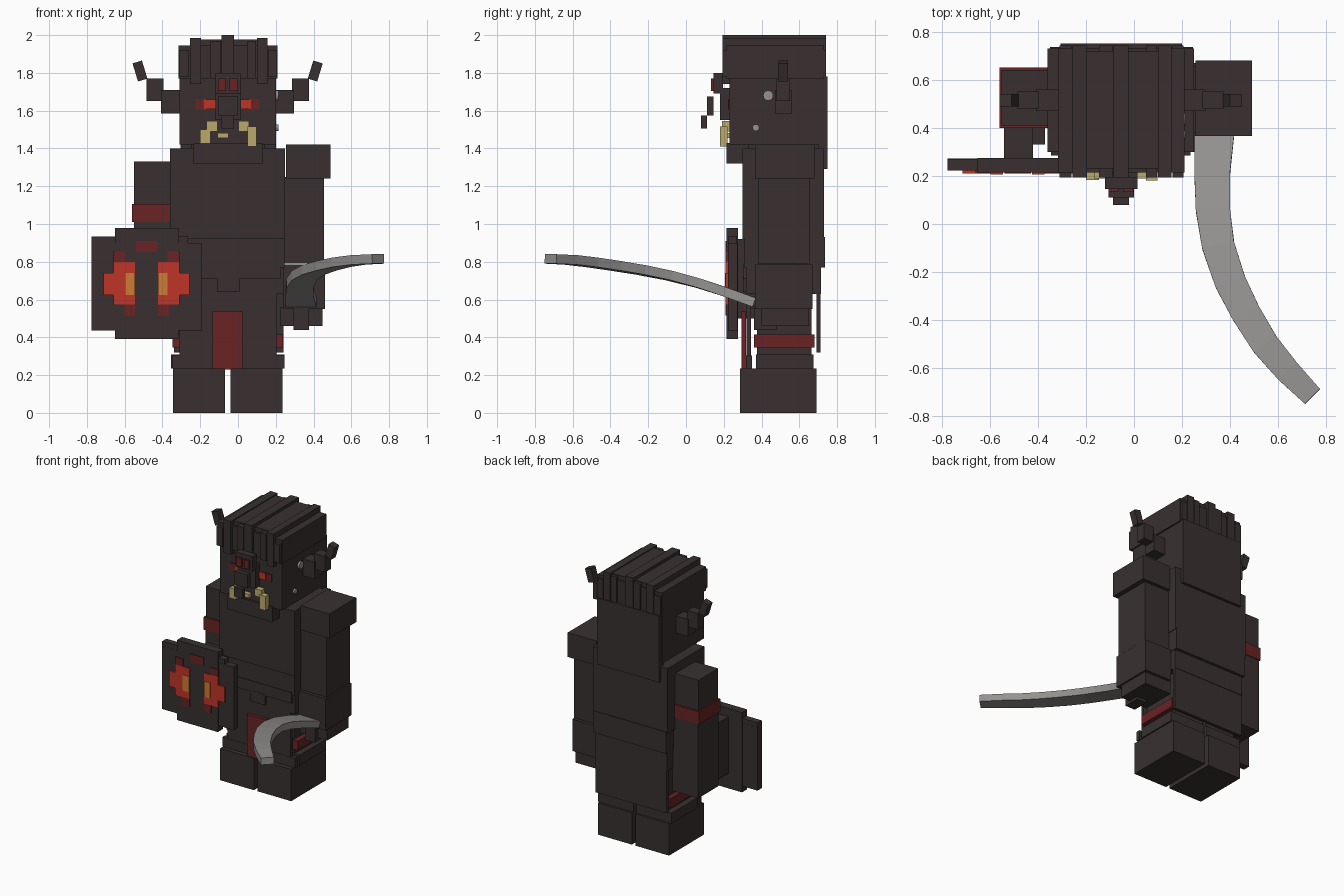
import bpy, bmesh, math
from mathutils import Vector

def mat(name, r, g, b):
    m = bpy.data.materials.new(name)
    m.diffuse_color = (r, g, b, 1)
    return m

DARK = mat("dark_brown", .041, .030, .030)
MAROON = mat("maroon", .14, .017, .017)
RED = mat("bright_red", .52, .035, .02)
ORANGE = mat("orange", .62, .2, .035)
IVORY = mat("ivory", .50, .40, .15)
STEEL = mat("steel", .30, .29, .28)
CX = -0.055  # body symmetry line

def box(name, x, y, z, m=DARK, tilt=0):
    """Axis-aligned box from ranges, optionally tilted about y."""
    bpy.ops.mesh.primitive_cube_add(size=1, location=[sum(r) / 2 for r in (x, y, z)],
                                    rotation=(0, tilt, 0))
    o = bpy.context.object
    o.name = name
    o.scale = [r[1] - r[0] for r in (x, y, z)]
    o.data.materials.append(m)
    return o

def pair(name, x, y, z, m=DARK, tilt=0, c=CX):
    """Two mirrored boxes; x is the distance range from the centre c."""
    box(name + "_right", (c + x[0], c + x[1]), y, z, m, tilt)
    box(name + "_left", (c - x[1], c - x[0]), y, z, m, -tilt)

# Boots, legs and red knee bands
pair("boot", (.015, .29), (.285, .69), (0, .235))
pair("boot_cuff", (.012, .30), (.37, .675), (.235, .31))
pair("leg", (.012, .255), (.375, .665), (.29, .65))
pair("knee_band", (.012, .292), (.36, .68), (.345, .415), MAROON)

# Skirt plates and loincloth
box("front_skirt", (-.31, .205), (.32, .345), (.30, .65))
box("skirt_hem", (-.35, .245), (.318, .35), (.235, .305))
box("back_skirt", (-.34, .24), (.69, .712), (.32, .65))
box("loincloth", (-.135, .025), (.295, .318), (.23, .54), MAROON)

# Torso
box("hips", (-.345, .24), (.32, .715), (.63, .93))
box("belt", (-.33, .225), (.305, .33), (.71, .79))
box("buckle", (-.108, .008), (.302, .33), (.64, .72))
box("chest", (-.36, .25), (.30, .73), (.92, 1.40))
box("waist_wrap", (-.35, .245), (.31, .735), (.77, .93))

# Sword arm
box("shoulder_pad", (.255, .49), (.365, .68), (1.24, 1.42))
box("upper_arm_right", (.245, .455), (.38, .655), (.79, 1.25))
box("forearm_right", (.24, .46), (.365, .67), (.55, .785))
box("hand_right", (.225, .447), (.40, .65), (.46, .56))
box("sword_grip", (.295, .375), (.36, .48), (.44, .56))

# Shield arm
box("upper_arm_left", (-.55, -.35), (.41, .64), (1.09, 1.33))
box("arm_band", (-.56, -.345), (.40, .65), (1.01, 1.105), MAROON)
box("forearm_left", (-.55, -.34), (.405, .645), (.46, 1.01))
box("shield_brace", (-.54, -.42), (.27, .41), (.50, .92))
box("shield_fist", (-.43, -.37), (.33, .41), (.55, .85))

# Shield: stepped outline with a painted face
box("shield", (-.775, -.19), (.222, .272), (.435, .90))
box("shield_upper", (-.775, -.265), (.223, .271), (.89, .935))
box("shield_core", (-.65, -.315), (.215, .275), (.39, .98))
SX = -.484
for name, x, z, m in [
    ("mark_inner", (.06, .175), (.575, .80), RED),
    ("mark_outer", (.17, .228), (.625, .74), RED),
    ("mark_brow", (.112, .175), (.80, .855), MAROON),
    ("mark_tear", (.06, .118), (.515, .575), MAROON)]:
    pair(name, x, (.209, .217 if x[1] < .17 else .224), z, m, c=SX)
pair("mark_glow", (.06, .112), (.206, .214), (.625, .74), ORANGE, c=SX)
box("mark_crest", (SX - .055, SX + .055), (.209, .216), (.855, .91), MAROON)

# Head and chin
box("head", (-.31, .20), (.23, .72), (1.42, 1.78))
box("neck", (-.25, .14), (.33, .70), (1.38, 1.44))
box("chin", (-.235, .13), (.215, .40), (1.32, 1.43))
box("back_hair", (-.305, .20), (.70, .75), (1.29, 1.78))

# Hair cap and ridges
box("hair_cap", (-.315, .21), (.215, .73), (1.77, 1.945))
for i, (a, b, low, top) in enumerate([(-.31, -.26, 1.78, 1.92), (-.255, -.195, 1.74, 1.985),
                                      (-.145, -.09, 1.77, 1.97), (-.088, -.022, 1.75, 2.0),
                                      (.05, .095, 1.77, 1.97), (.10, .155, 1.74, 1.985),
                                      (.16, .205, 1.78, 1.92)]):
    box(f"hair_ridge_{i}", (a, b), (.193, .742), (low, top))
box("hair_top", (-.255, .155), (.23, .72), (1.94, 1.978))

# Eyes
pair("eye_inner", (.06, .125), (.222, .232), (1.61, 1.66), RED)
pair("eye_outer", (.115, .17), (.224, .232), (1.607, 1.663), MAROON)

# Nose and forehead ornament
box("nose_bridge", (-.12, .015), (.18, .23), (1.55, 1.72))
box("ornament", (-.12, .015), (.145, .195), (1.69, 1.80))
pair("ornament_gem", (.01, .052), (.132, .147), (1.705, 1.77), MAROON)
box("nose", (-.105, 0), (.11, .145), (1.575, 1.675))
box("nose_tip", (-.088, -.02), (.08, .11), (1.505, 1.575))

# Tusks and teeth
box("tusk_left", (-.20, -.145), (.183, .22), (1.425, 1.50), IVORY)
box("tusk_left_root", (-.167, -.108), (.19, .232), (1.49, 1.545), IVORY)
box("tooth", (-.108, -.05), (.20, .232), (1.455, 1.483), IVORY)
box("tusk_right_root", (.003, .057), (.19, .232), (1.49, 1.545), IVORY)
box("tusk_right", (.05, .098), (.18, .22), (1.41, 1.515), IVORY)

# Horned ears
pair("ear_base", (.24, .352), (.47, .56), (1.585, 1.71))
pair("ear_mid", (.34, .43), (.48, .55), (1.652, 1.77))
pair("ear_tip", (.438, .49), (.488, .54), (1.76, 1.86), tilt=math.radians(17))

# Ear studs
for i, (y, z, r) in enumerate([(.435, 1.68, .027), (.37, 1.51, .018)]):
    bpy.ops.mesh.primitive_cylinder_add(vertices=12, radius=r, depth=.02,
                                        location=(.204, y, z), rotation=(0, math.pi / 2, 0))
    bpy.context.object.name = f"ear_stud_{i}"
    bpy.context.object.data.materials.append(STEEL)

# Curved sword blade: rectangular sections swept along (x, y, z, width)
PATH = [(.333, .365, .585, .165), (.325, .21, .640, .148), (.328, .06, .688, .142),
        (.35, -.09, .727, .135), (.40, -.24, .757, .13), (.465, -.37, .778, .122),
        (.545, -.50, .797, .115), (.637, -.61, .810, .105), (.742, -.717, .815, .088)]
bm = bmesh.new()
rings = []
for i, (x, y, z, w) in enumerate(PATH):
    a, b = PATH[max(i - 1, 0)], PATH[min(i + 1, len(PATH) - 1)]
    t = Vector((b[0] - a[0], b[1] - a[1], b[2] - a[2])).normalized()
    side = Vector((-t.y, t.x, 0)).normalized()
    up = t.cross(side)
    rings.append([bm.verts.new(Vector((x, y, z)) + side * s * w / 2 + up * u * .025)
                  for s, u in ((1, 1), (1, -1), (-1, -1), (-1, 1))])
for p, q in zip(rings, rings[1:]):
    for k in range(4):
        bm.faces.new((p[k], p[(k + 1) % 4], q[(k + 1) % 4], q[k]))
bm.faces.new(rings[0])
bm.faces.new(rings[-1])
bmesh.ops.recalc_face_normals(bm, faces=bm.faces)
mesh = bpy.data.meshes.new("sword_blade")
bm.to_mesh(mesh)
bm.free()
mesh.materials.append(STEEL)
bpy.context.collection.objects.link(bpy.data.objects.new("sword_blade", mesh))
